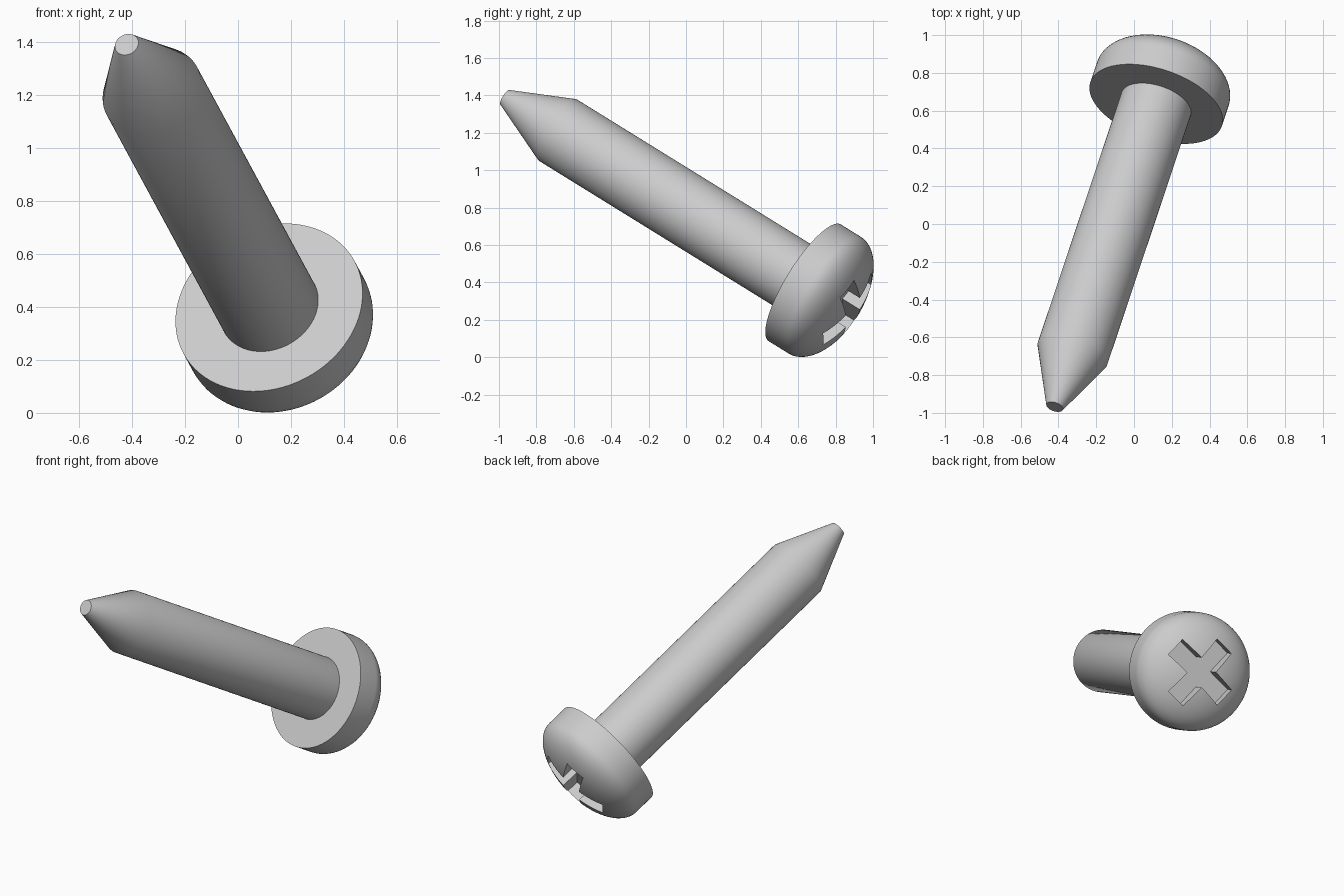
import bpy, bmesh, math
from mathutils import Matrix, Vector

cube = bpy.data.objects.get("Cube")
if cube:
    bpy.data.objects.remove(cube, do_unlink=True)

# Material
steel = bpy.data.materials.new("steel_grey")
steel.use_nodes = True
GREY = (0.6, 0.6, 0.6, 1)
steel.diffuse_color = GREY
steel.node_tree.nodes["Principled BSDF"].inputs["Base Color"].default_value = GREY

# Dimensions along the screw axis, measured from the underside of the head
LENGTH, TAPER = 1.96, 0.347
SHAFT_R, TIP_R, HEAD_R = 0.193, 0.046, 0.367
RIM, DOME = 0.13, 0.19
SLOT_HALF, SLOT_W, SLOT_FLOOR = 0.224, 0.065, 0.2

# Tilted frame: z runs out through the head, x stays horizontal
axis = Vector((0.274, 0.818, -0.506)).normalized()
side = Vector((-axis.y, axis.x, 0)).normalized()
up = axis.cross(side)
frame = Matrix((side, up, axis)).transposed().to_4x4()
frame.translation = (0.117, 0.635, 0.398)


def make_object(name, bm):
    bmesh.ops.recalc_face_normals(bm, faces=bm.faces)
    mesh = bpy.data.meshes.new(name)
    bm.to_mesh(mesh)
    bm.free()
    mesh.transform(frame)
    mesh.materials.append(steel)
    obj = bpy.data.objects.new(name, mesh)
    bpy.context.collection.objects.link(obj)
    return obj


# Screw body: revolved profile from tip to domed head
profile = [(0, -LENGTH), (TIP_R, -LENGTH), (SHAFT_R, TAPER - LENGTH),
           (SHAFT_R, 0), (HEAD_R, 0)]
STEPS = 16
for i in range(STEPS + 1):
    a = math.pi / 2 * i / STEPS
    profile.append((HEAD_R * math.cos(a) if i < STEPS else 0, RIM + DOME * math.sin(a)))
bm = bmesh.new()
verts = [bm.verts.new((r, 0, z)) for r, z in profile]
edges = [bm.edges.new(pair) for pair in zip(verts, verts[1:])]
bmesh.ops.spin(bm, geom=verts + edges, cent=(0, 0, 0), axis=(0, 0, 1),
               angle=2 * math.pi, steps=96, use_duplicate=False)
bmesh.ops.remove_doubles(bm, verts=bm.verts, dist=0.0001)
screw = make_object("screw_body", bm)

# Cross-shaped cutter for the drive slot
bm = bmesh.new()
turn = math.radians(-33.5)
outline = []
for k in range(4):
    spin = Matrix.Rotation(turn + k * math.pi / 2, 3, "Z")
    for x, y in ((SLOT_HALF, -SLOT_W), (SLOT_HALF, SLOT_W), (SLOT_W, SLOT_W)):
        outline.append(bm.verts.new(spin @ Vector((x, y, SLOT_FLOOR))))
base = bm.faces.new(outline)
top = bmesh.ops.extrude_face_region(bm, geom=[base])["geom"]
bmesh.ops.translate(bm, vec=(0, 0, 0.4),
                    verts=[v for v in top if isinstance(v, bmesh.types.BMVert)])
cutter = make_object("slot_cutter", bm)
cutter.hide_render = True

# Cut the slot, then smooth the round surfaces
cut = screw.modifiers.new("drive_slot", "BOOLEAN")
cut.operation, cut.solver, cut.object = "DIFFERENCE", "EXACT", cutter
bpy.ops.object.select_all(action="DESELECT")
bpy.context.view_layer.objects.active = screw
screw.select_set(True)
bpy.ops.object.modifier_apply(modifier=cut.name)
bpy.data.objects.remove(cutter, do_unlink=True)
bpy.ops.object.shade_smooth_by_angle(angle=math.radians(30))
